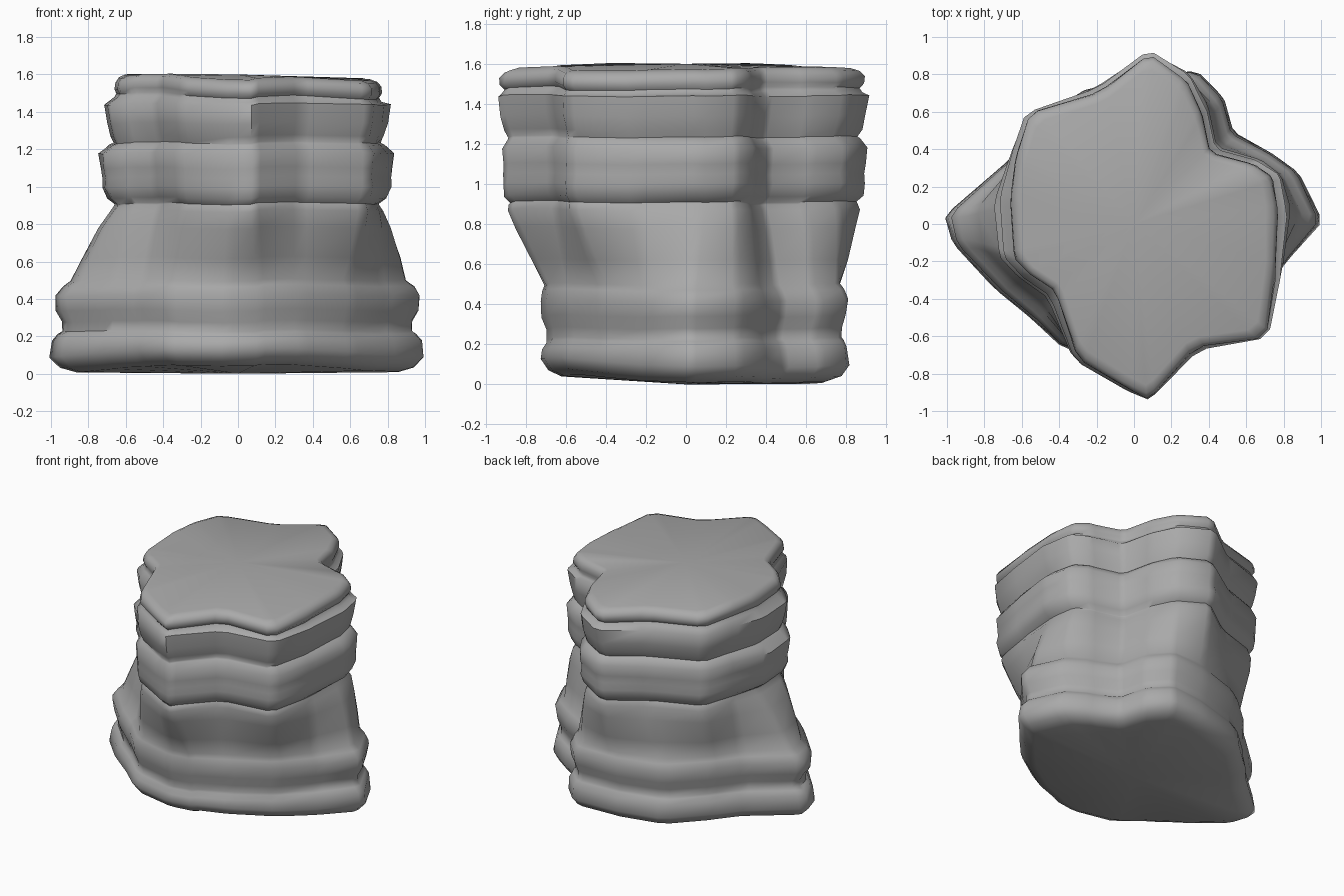
import bpy, math, random
from mathutils import Vector

random.seed(4)
cube = bpy.data.objects.get("Cube")
if cube:
    bpy.data.objects.remove(cube, do_unlink=True)

# Plan outlines of the cap and the foot, matched corner by corner
CAP = [(.77, .08), (.74, .25), (.64, .32), (.41, .38), (.36, .6), (.28, .77), (.08, .91),
       (-.18, .71), (-.56, .59), (-.63, .36), (-.66, .14), (-.64, -.18), (-.57, -.26),
       (-.42, -.36), (-.3, -.72), (-.02, -.89), (.08, -.94), (.33, -.66), (.71, -.61), (.76, -.25)]
FOOT = [(1.01, .02), (.88, .28), (.72, .39), (.53, .49), (.48, .68), (.34, .82), (.05, .8),
        (-.31, .7), (-.56, .47), (-.7, .31), (-1.01, .05), (-.97, -.1), (-.74, -.35),
        (-.55, -.51), (-.38, -.66), (-.05, -.73), (.12, -.7), (.35, -.61), (.62, -.42), (.82, -.2)]

# Rock strata: height, share of cap outline, scale
STRATA = [
    [(.01, 0, .86), (.035, 0, .95), (.09, 0, 1), (.18, 0, .985), (.215, 0, .96)],
    [(.23, .04, .945), (.28, .05, .95), (.34, .04, .98), (.42, .05, .99), (.47, .1, .965),
     (.5, .16, .94), (.62, .4, .96), (.78, .7, .98), (.87, .88, .98), (.9, .92, .965)],
    [(.91, .92, .96), (.94, .88, 1), (1.0, .84, 1.02), (1.05, .84, 1.015),
     (1.1, .82, 1.02), (1.18, .81, 1.03), (1.225, .88, .985)],
    [(1.235, .92, .97), (1.27, .92, .99), (1.34, .91, 1.015), (1.44, .9, 1.03), (1.485, .97, .99)],
    [(1.505, .98, .975), (1.53, 1, 1), (1.565, 1, .995), (1.59, 1, .97), (1.602, 1, .92)],
]


def rounded(outline):
    """Cut every corner a little so it shades as a worn edge."""
    points = []
    for i, p in enumerate(outline):
        a, b = Vector(p), Vector(outline[(i + 1) % len(outline)])
        points += [a.lerp(b, .12), a.lerp(b, .88)]
    return points


def build_rock():
    cap, foot = rounded(CAP), rounded(FOOT)
    count = len(cap)
    # Waviness of the bedding lines, shared by all layers
    wave = [.006 * math.sin(i * .8) + random.uniform(-.003, .003) for i in range(count)]
    verts, faces = [], []
    rings = [level for layer in STRATA for level in layer]
    for z, blend, scale in rings:
        for i in range(count):
            p = foot[i].lerp(cap[i], blend) * scale
            p *= 1 + random.uniform(-.005, .005)
            height = z + wave[i]
            if z > 1.48:  # domed cap, leaning to one side
                height -= .035 * p.length_squared + .015 * p.x
            elif z < .1:  # undercut front of the foot
                height += .06 * max(0, -p.y)
            verts.append((p.x, p.y, height))
    for r in range(len(rings) - 1):
        for i in range(count):
            j = (i + 1) % count
            faces.append((r * count + i, r * count + j, (r + 1) * count + j, (r + 1) * count + i))
    # Underside and top close on a centre point
    low, high, last = len(verts), len(verts) + 1, (len(rings) - 1) * count
    verts += [(0, 0, 0), (0, 0, 1.6)]
    for i in range(count):
        j = (i + 1) % count
        faces += [(low, j, i), (high, last + i, last + j)]
    mesh = bpy.data.meshes.new("layered_rock")
    mesh.from_pydata(verts, [], faces)
    mesh.update()
    rock = bpy.data.objects.new("layered_rock", mesh)
    bpy.context.collection.objects.link(rock)
    return rock


rock = build_rock()

# Stone colour
stone = bpy.data.materials.new("grey_stone")
stone.use_nodes = True
grey = (.4, .4, .4, 1)
stone.diffuse_color = grey
stone.node_tree.nodes["Principled BSDF"].inputs["Base Color"].default_value = grey
rock.data.materials.append(stone)

bpy.ops.object.select_all(action="DESELECT")
rock.select_set(True)
bpy.context.view_layer.objects.active = rock
bpy.ops.object.shade_smooth_by_angle(angle=math.radians(55))
